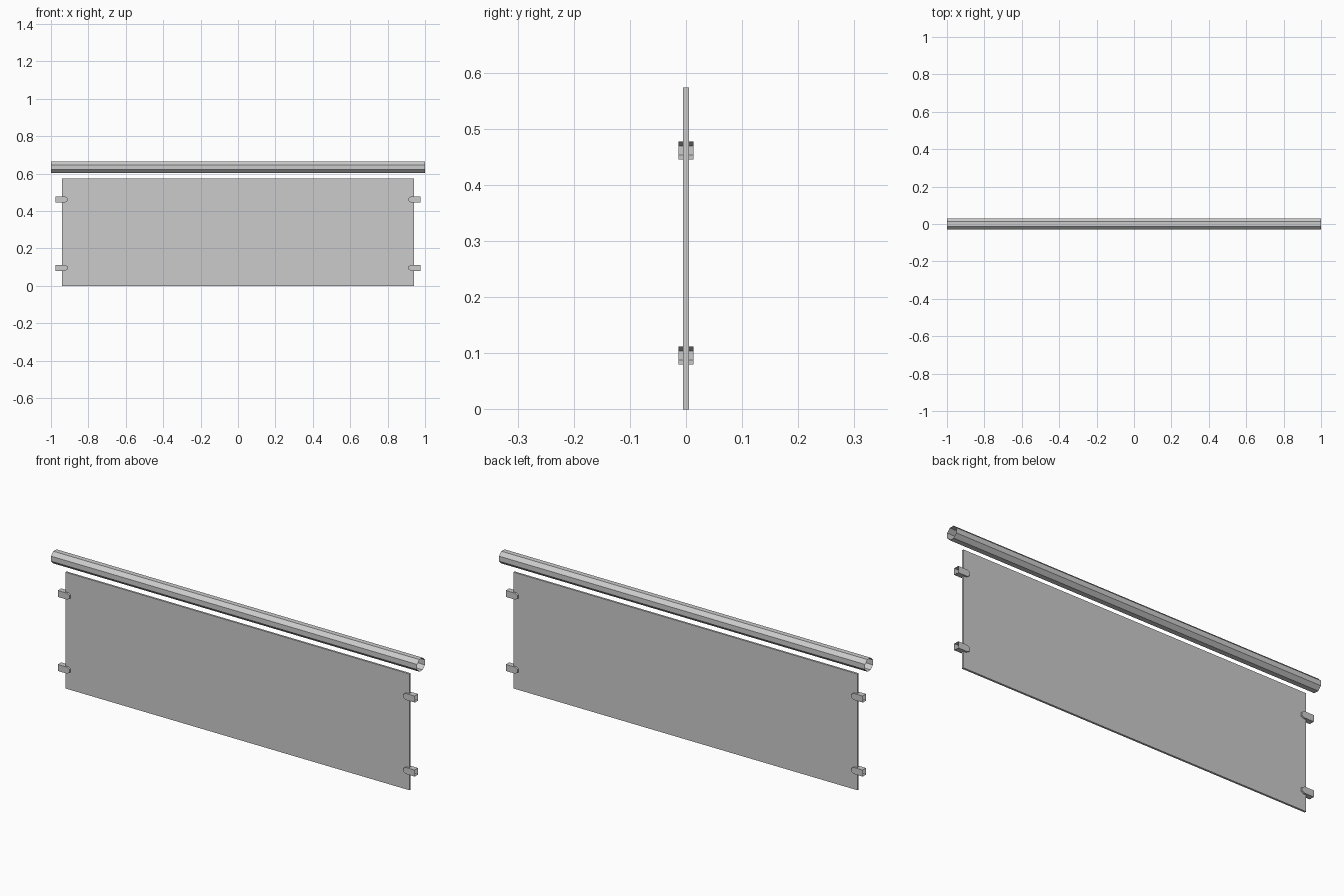
import bpy, bmesh, math

if "Cube" in bpy.data.objects:
    bpy.data.objects.remove(bpy.data.objects["Cube"])


def make_object(name, bm):
    bmesh.ops.recalc_face_normals(bm, faces=bm.faces)
    mesh = bpy.data.meshes.new(name)
    bm.to_mesh(mesh)
    bm.free()
    obj = bpy.data.objects.new(name, mesh)
    bpy.context.collection.objects.link(obj)
    return obj


# Glass panel
bm = bmesh.new()
bmesh.ops.create_cube(bm, size=1)
panel = make_object("panel", bm)
panel.scale = (1.88, 0.01, 0.574)
panel.location = (0, 0, 0.287)

# Handrail: open-ended eight-sided tube with a flat top
bm = bmesh.new()
bmesh.ops.create_cone(bm, cap_ends=False, segments=8, depth=2,
                      radius1=0.03 / math.cos(math.pi / 8),
                      radius2=0.03 / math.cos(math.pi / 8))
rail = make_object("handrail", bm)
if all(abs(v.co.x) > 1e-4 for v in rail.data.vertices):
    turn = 0
else:
    turn = math.pi / 8
for v in rail.data.vertices:  # turn flats to the axes, lay along x
    x = v.co.x * math.cos(turn) - v.co.y * math.sin(turn)
    y = v.co.x * math.sin(turn) + v.co.y * math.cos(turn)
    v.co = (v.co.z, y, x)
rail.data.flip_normals()
rail.location.z = 0.634


# Clamp: hollow D shape gripping the panel edge, open at the outer end
def make_clamp(name, z, side):
    r, half_width = 0.016, 0.0133
    profile = [(0.975, r)]
    for deg in (90, 30, -30, -90):
        a = math.radians(deg)
        profile.append((0.925 - r * math.cos(a), r * math.sin(a)))
    profile.append((0.975, -r))
    bm = bmesh.new()
    front = [bm.verts.new((side * x, -half_width, h)) for x, h in profile]
    back = [bm.verts.new((side * x, half_width, h)) for x, h in profile]
    bm.faces.new(front)
    bm.faces.new(back[::-1])
    for i in range(len(profile) - 1):
        bm.faces.new((front[i], front[i + 1], back[i + 1], back[i]))
    make_object(name, bm).location.z = z


for side, side_name in ((-1, "left"), (1, "right")):
    for z, level in ((0.096, "lower"), (0.4615, "upper")):
        make_clamp(f"{level}_{side_name}_clamp", z, side)

# Make rail normals face outward
bm = bmesh.new()
bm.from_mesh(rail.data)
for f in bm.faces:
    f.normal_update()
    c = f.calc_center_median()
    if f.normal.y * c.y + f.normal.z * c.z < 0:
        f.normal_flip()
bm.to_mesh(rail.data)
bm.free()
